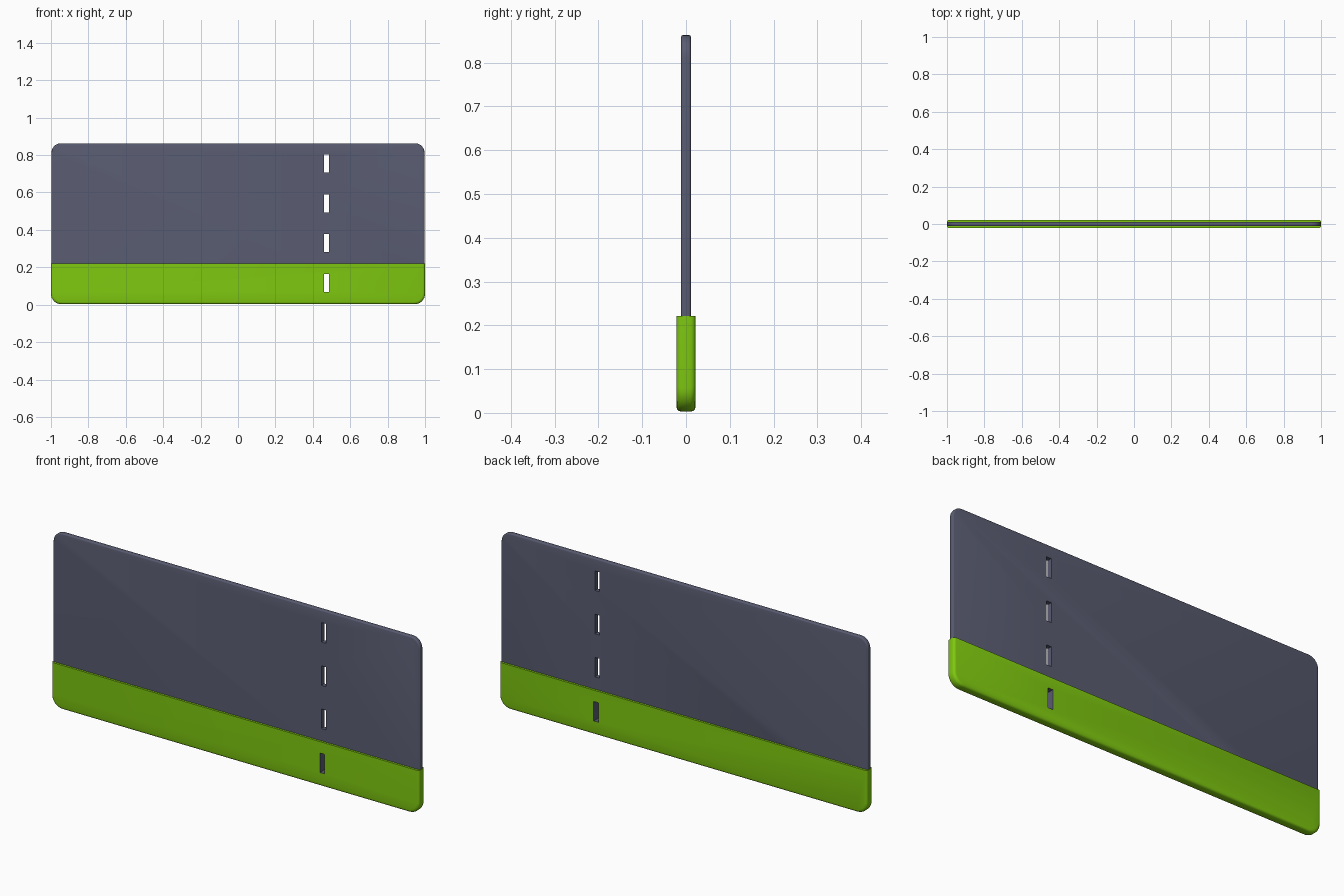
import bpy, bmesh
from math import sin, cos, pi

if "Cube" in bpy.data.objects:
    bpy.data.objects.remove(bpy.data.objects["Cube"])


def material(name, rgb):
    m = bpy.data.materials.new(name)
    m.diffuse_color = (*rgb, 1)
    m.use_nodes = True
    m.node_tree.nodes["Principled BSDF"].inputs["Base Color"].default_value = m.diffuse_color
    return m


slate = material("slate", (0.10, 0.107, 0.165))
green = material("green", (0.21, 0.58, 0.005))


def outline(hw, z0, z1, r_bottom, r_top, inset, inset_top, steps=8):
    """Rounded rectangle in x/z, pulled in by the inset."""
    hw, z0, z1 = hw - inset, z0 + inset, z1 - inset_top
    pts = []
    for sx, z, sz, r, start in ((1, z0, 1, r_bottom, -pi / 2), (1, z1, -1, r_top, 0),
                                (-1, z1, -1, r_top, pi / 2), (-1, z0, 1, r_bottom, pi)):
        n = steps if r else 0
        for i in range(n + 1):
            a = start + (pi / 2) * i / max(n, 1)
            pts.append((sx * (hw - r) + r * cos(a), z + sz * r + r * sin(a)))
    return pts


def slab(name, mat, layers, **shape):
    """Stack outlines along y; each layer is (y, inset, top inset)."""
    bm = bmesh.new()
    rings = [[bm.verts.new((x, y, z)) for x, z in outline(inset=i, inset_top=t, **shape)]
             for y, i, t in layers]
    n = len(rings[0])
    for a, b in zip(rings, rings[1:]):
        for k in range(n):
            bm.faces.new((a[k], a[(k + 1) % n], b[(k + 1) % n], b[k]))
    bm.faces.new(rings[0])
    bm.faces.new(rings[-1])
    bmesh.ops.recalc_face_normals(bm, faces=bm.faces)
    me = bpy.data.meshes.new(name)
    bm.to_mesh(me)
    bm.free()
    me.materials.append(mat)
    ob = bpy.data.objects.new(name, me)
    bpy.context.collection.objects.link(ob)
    return ob


def rim(half, d, top):
    """Half-thickness profile of a softened edge, mirrored front to back."""
    side = [(half, 1.0), (half - 0.15 * d, 0.5), (half - 0.5 * d, 0.15), (half - d, 0.0)]
    full = [(-y, k) for y, k in side] + [(y, k) for y, k in reversed(side)]
    return [(y, k * d, k * d * top) for y, k in full]


# Thin board with softened rim
board = slab("board", slate, rim(0.0115, 0.005, 1),
             hw=0.997, z0=0.010, z1=0.863, r_bottom=0.05, r_top=0.05)

# Thicker grip band wrapped around the lower edge, flat on top
grip = slab("grip_band", green, rim(0.022, 0.011, 0),
            hw=1.0, z0=0.003, z1=0.221, r_bottom=0.055, r_top=0)

# Column of four rectangular slots cut through both parts
bm = bmesh.new()
for i in range(4):
    cube = bmesh.ops.create_cube(bm, size=1)["verts"]
    bmesh.ops.scale(bm, vec=(0.026, 0.2, 0.096), verts=cube)
    bmesh.ops.translate(bm, vec=(0.474, 0, 0.117 + 0.2125 * i), verts=cube)
me = bpy.data.meshes.new("slot_cutter")
bm.to_mesh(me)
bm.free()
me.materials.append(slate)
cutter = bpy.data.objects.new("slot_cutter", me)
bpy.context.collection.objects.link(cutter)
cutter.hide_render = True

for ob in (board, grip):
    mod = ob.modifiers.new("slots", "BOOLEAN")
    mod.operation = "DIFFERENCE"
    mod.solver = "EXACT"
    mod.material_mode = "TRANSFER"
    mod.object = cutter
    bpy.ops.object.select_all(action="DESELECT")
    ob.select_set(True)
    bpy.context.view_layer.objects.active = ob
    bpy.ops.object.modifier_apply(modifier="slots")
    bpy.ops.object.shade_smooth_by_angle(angle=0.7)
bpy.data.objects.remove(cutter)
